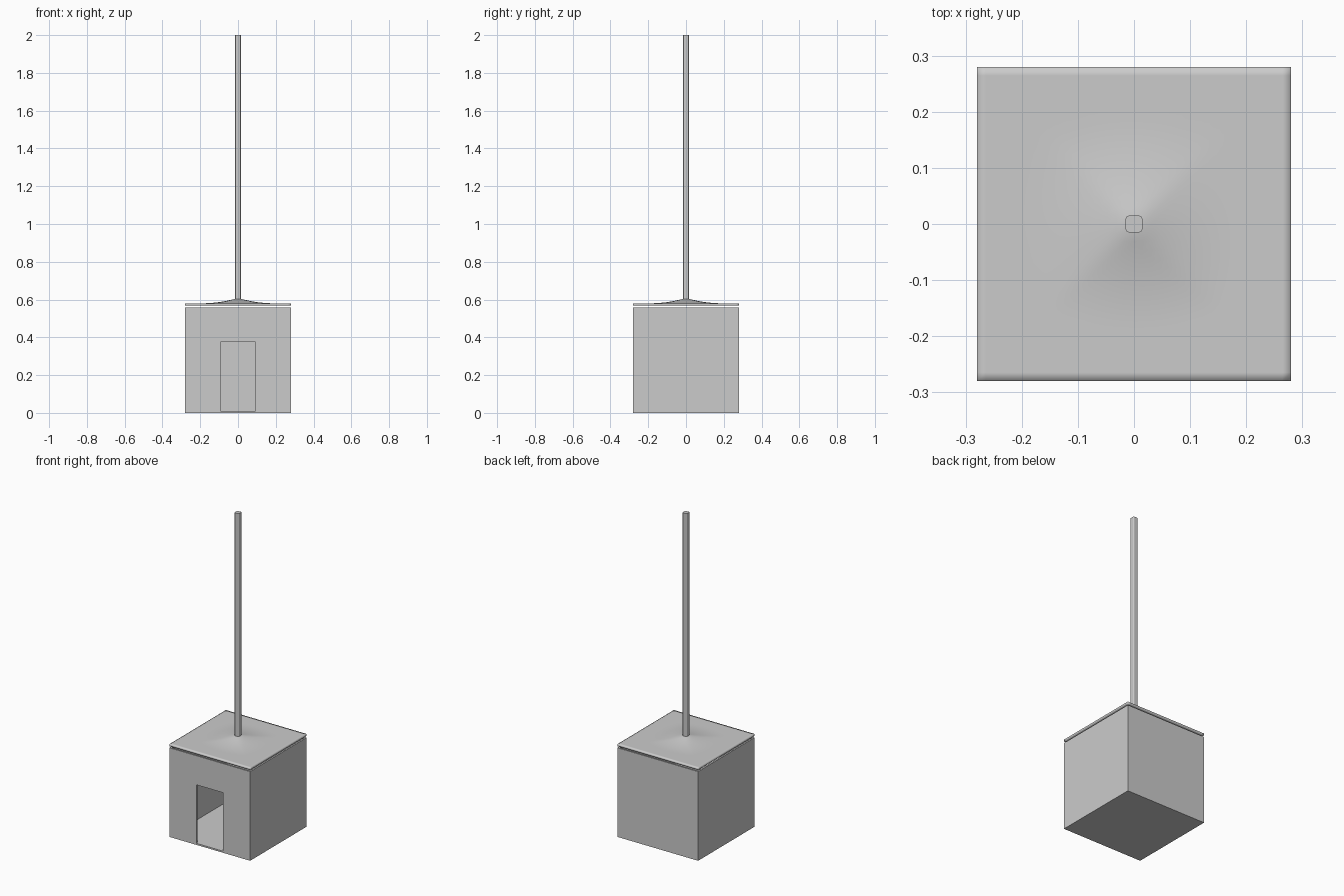
import bpy, bmesh, math

if "Cube" in bpy.data.objects:
    bpy.data.objects.remove(bpy.data.objects["Cube"])

S = 0.28   # half width of the house
T = 0.01   # wall thickness


def finish(name, bm, smooth=None):
    bmesh.ops.recalc_face_normals(bm, faces=bm.faces)
    mesh = bpy.data.meshes.new(name)
    bm.to_mesh(mesh)
    bm.free()
    ob = bpy.data.objects.new(name, mesh)
    bpy.context.collection.objects.link(ob)
    if smooth:
        bpy.ops.object.select_all(action='DESELECT')
        bpy.context.view_layer.objects.active = ob
        ob.select_set(True)
        bpy.ops.object.shade_smooth_by_angle(angle=math.radians(smooth))
    return ob


def box(name, x, y, z):
    bm = bmesh.new()
    bmesh.ops.create_cube(bm, size=1)
    for v in bm.verts:
        for i, (a, b) in enumerate((x, y, z)):
            v.co[i] = a if v.co[i] < 0 else b
    return finish(name, bm)


def cut(target, cutter):
    cutter.hide_render = True
    cutter.hide_viewport = True
    mod = target.modifiers.new("cut", 'BOOLEAN')
    mod.operation = 'DIFFERENCE'
    mod.solver = 'EXACT'
    mod.object = cutter


# Thin-walled house body, open at the top, with a doorway in the front
body = box("house_walls", (-S, S), (-S, S), (0, 0.558))
cut(body, box("room_cutter", (-S + T, S - T), (-S + T, S - T), (T, 0.7)))
cut(body, box("door_cutter", (-0.093, 0.093), (-0.4, -0.2), (T, 0.376)))

# Floating roof sheet, pulled up to a soft peak in the middle
bm = bmesh.new()
bmesh.ops.create_grid(bm, x_segments=36, y_segments=36, size=S)
for v in bm.verts:
    r = 0.5 * (v.co.xy.length + max(abs(v.co.x), abs(v.co.y)))
    v.co.z = 0.58 + 0.025 * max(0, 1 - max(0, r - 0.012) / 0.18) ** 2
roof = finish("roof_sheet", bm, 30)
thick = roof.modifiers.new("thickness", 'SOLIDIFY')
thick.thickness = 0.012
thick.offset = -1

# Tall pole with rounded corners
bm = bmesh.new()
bmesh.ops.create_cube(bm, size=1)
for v in bm.verts:
    v.co = (v.co.x * 0.03, v.co.y * 0.03, 0.6 if v.co.z < 0 else 2.0)
corners = [e for e in bm.edges if abs(e.verts[0].co.z - e.verts[1].co.z) > 1]
bmesh.ops.bevel(bm, geom=corners, offset=0.006, segments=3, profile=0.5, affect='EDGES')
finish("pole", bm)
